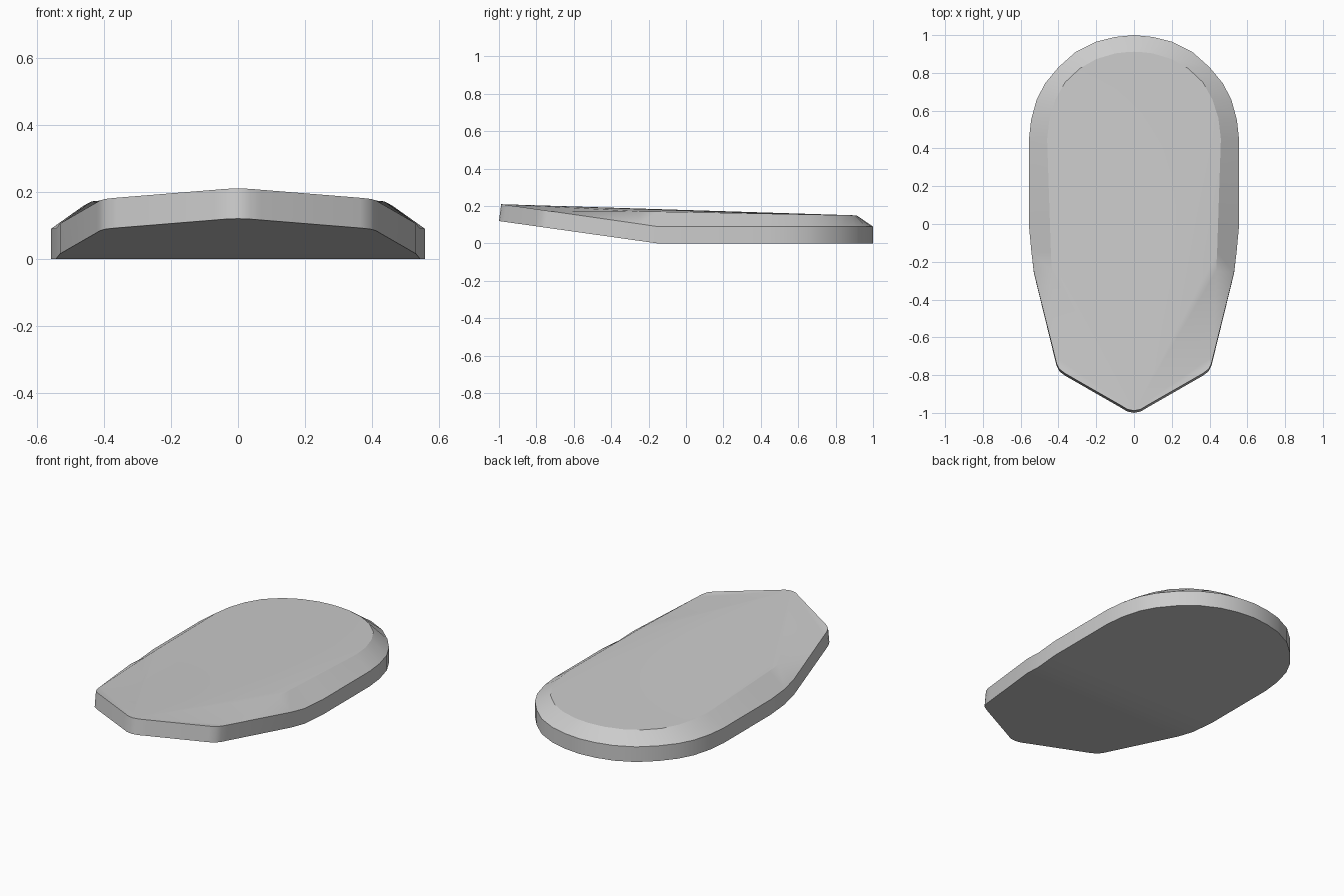
import bpy, bmesh
from math import radians

cube = bpy.data.objects.get("Cube")
if cube:
    bpy.data.objects.remove(cube)

THICK = 0.09      # height of the side wall
BEND = -0.15      # the nose curves upward in front of this y

# Right half of the outline from nose to tail: (outer x, y, plateau x, y);
# the plateau meets the rim where only two values are given.
HALF = [
    (0, -1), (0.035, -0.993), (0.07, -0.972), (0.365, -0.803),
    (0.395, -0.78), (0.41, -0.75), (0.42, -0.71),
    (0.53, -0.26, 0.435, -0.25), (0.543, -0.15, 0.44, -0.15),
    (0.557, 0, 0.445, 0), (0.557, 0.44, 0.46, 0.45),
    (0.545, 0.55, 0.447, 0.56), (0.515, 0.66, 0.415, 0.66),
    (0.47, 0.745, 0.365, 0.75), (0.4, 0.83, 0.285, 0.825),
    (0.31, 0.91, 0.2, 0.873), (0.2, 0.965, 0.1, 0.903),
    (0.1, 0.99, 0.05, 0.909), (0, 1, 0, 0.912),
]


def lift(y):
    """Height of the underside."""
    return max(0, (BEND - y) * 0.141)


def make_material(name, rgb):
    mat = bpy.data.materials.new(name)
    mat.use_nodes = True
    mat.diffuse_color = (*rgb, 1)
    mat.node_tree.nodes["Principled BSDF"].inputs["Base Color"].default_value = (*rgb, 1)
    return mat


bm = bmesh.new()
last = len(HALF) - 1
loop = [(1, i) for i in range(last + 1)] + [(-1, i) for i in range(last - 1, 0, -1)]
bottom, rim, plateau = [], [], []
for side, i in loop:
    x, y = HALF[i][:2]
    z = lift(y)
    bottom.append(bm.verts.new((side * x, y, z)))
    rim.append(bm.verts.new((side * x, y + min(0.012, z * 0.3), z + THICK)))
    if len(HALF[i]) == 4:
        px, py = HALF[i][2:]
        plateau.append(bm.verts.new((side * px, py, 0.167 - 0.0185 * py)))
    else:
        plateau.append(rim[-1])

# Side wall and sloping shoulder
n = len(loop)
for a in range(n):
    b = (a + 1) % n
    bm.faces.new((bottom[a], bottom[b], rim[b], rim[a]))
    ring = list(dict.fromkeys((rim[a], rim[b], plateau[b], plateau[a])))
    if len(ring) > 2:
        bm.faces.new(ring)

# Crowned top fans out from the nose, underside is made of straight rows
for a in range(1, n - 1):
    bm.faces.new((plateau[0], plateau[a], plateau[a + 1]))
for a in range(last):
    row = (bottom[a], bottom[a + 1], bottom[(n - a - 1) % n], bottom[(n - a) % n])
    bm.faces.new(list(dict.fromkeys(row)))

bmesh.ops.recalc_face_normals(bm, faces=bm.faces)
mesh = bpy.data.meshes.new("shield_plate")
bm.to_mesh(mesh)
bm.free()
mesh.materials.append(make_material("light_grey", (0.6, 0.6, 0.6)))

plate = bpy.data.objects.new("shield_plate", mesh)
bpy.context.collection.objects.link(plate)
bpy.context.view_layer.objects.active = plate
plate.select_set(True)
bpy.ops.object.shade_smooth_by_angle(angle=radians(30))
